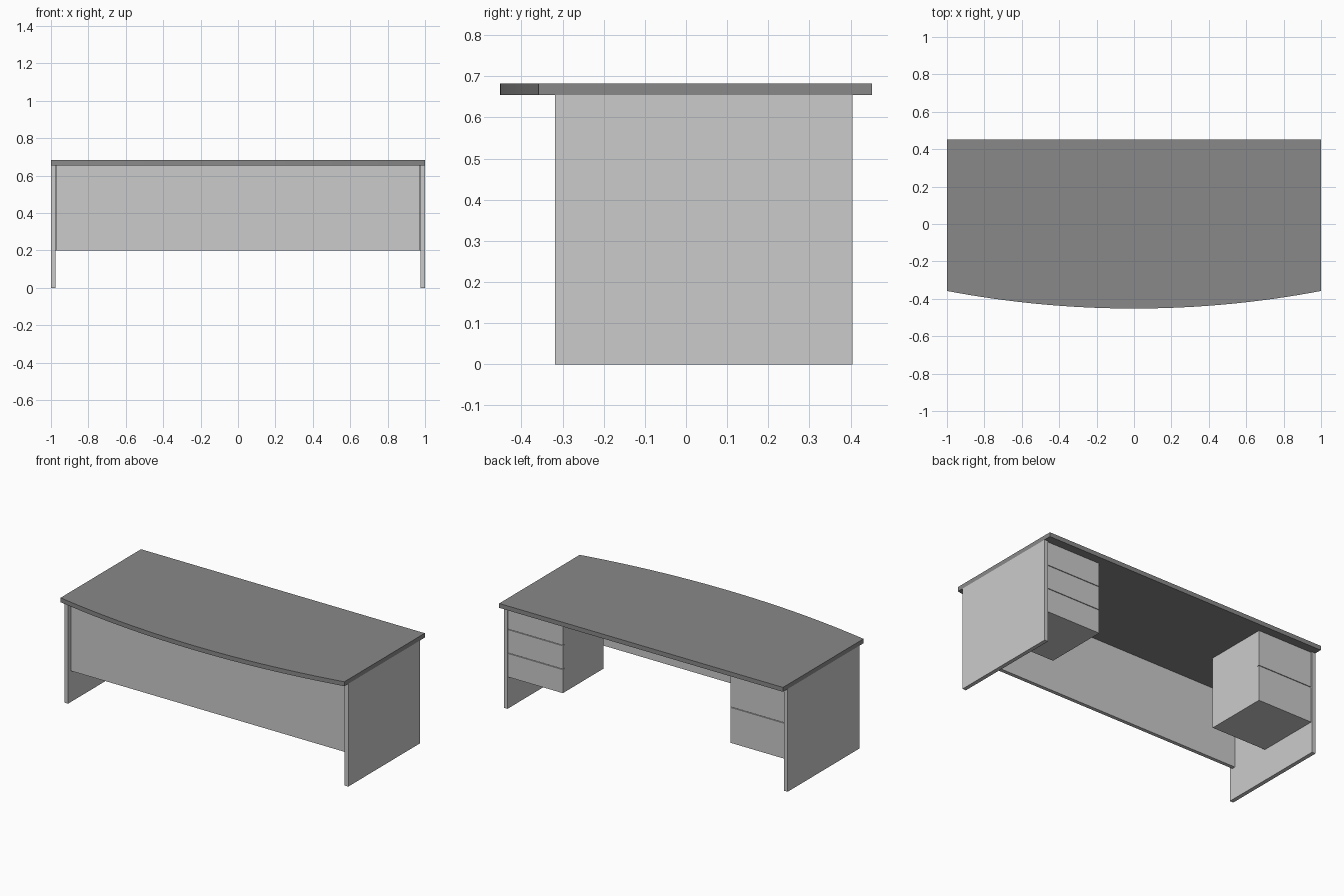
import bpy, bmesh, math

if "Cube" in bpy.data.objects:
    bpy.data.objects.remove(bpy.data.objects["Cube"])

TOP_Z, DESK_H = 0.655, 0.683
BACK, FRONT_END, FRONT_MID = 0.452, -0.358, -0.452
LEG_T = 0.025


def box(name, lo, hi):
    bm = bmesh.new()
    bmesh.ops.create_cube(bm, size=1)
    for v in bm.verts:
        v.co = [(a + b) / 2 + c * (b - a) for a, b, c in zip(lo, hi, v.co)]
    return finish(name, bm)


def prism(name, points, offset):
    bm = bmesh.new()
    face = bm.faces.new([bm.verts.new(p) for p in points])
    res = bmesh.ops.extrude_face_region(bm, geom=[face])
    verts = [g for g in res["geom"] if isinstance(g, bmesh.types.BMVert)]
    bmesh.ops.translate(bm, vec=offset, verts=verts)
    return finish(name, bm)


def finish(name, bm):
    bmesh.ops.recalc_face_normals(bm, faces=bm.faces)
    mesh = bpy.data.meshes.new(name)
    bm.to_mesh(mesh)
    bm.free()
    obj = bpy.data.objects.new(name, mesh)
    bpy.context.collection.objects.link(obj)
    return obj


def grey(obj, value):
    mat = bpy.data.materials.new(obj.name + "_finish")
    mat.diffuse_color = (value, value, value, 1)
    mat.use_nodes = True
    mat.node_tree.nodes["Principled BSDF"].inputs["Base Color"].default_value = mat.diffuse_color
    obj.data.materials.append(mat)


# Desktop with a bowed front edge (circular arc)
sag = FRONT_END - FRONT_MID
radius = (1 + sag * sag) / (2 * sag)
half = math.asin(1 / radius)
N = 32
outline = [(1, BACK, TOP_Z), (-1, BACK, TOP_Z)]
for i in range(N + 1):
    a = half * (2 * i / N - 1)
    outline.append((radius * math.sin(a), FRONT_MID + radius * (1 - math.cos(a)), TOP_Z))
desktop = prism("desktop", outline, (0, 0, DESK_H - TOP_Z))
grey(desktop, 0.25)

# Side panels
for side, x in (("left", -1), ("right", 1 - LEG_T)):
    box(side + "_side_panel", (x, -0.318, 0), (x + LEG_T, 0.405, TOP_Z))

# Front modesty panel, slightly recessed
box("modesty_panel", (-0.972, -0.293, 0.2), (0.972, -0.27, TOP_Z))


# Drawer pedestals: side profile with a groove between drawers, extruded in x
def pedestal(name, x, drawers):
    y0, y1, z0, g = -0.01, 0.397, 0.2, 0.002
    pts = [(x, y0, TOP_Z), (x, y0, z0), (x, y1, z0)]
    for i in range(1, drawers):
        z = z0 + (TOP_Z - z0) * i / drawers
        pts += [(x, y1, z - g), (x, y1 - 0.015, z - g), (x, y1 - 0.015, z + g), (x, y1, z + g)]
    pts.append((x, y1, TOP_Z))
    prism(name, pts, (0.385, 0, 0))


pedestal("three_drawer_pedestal", 0.59, 3)
pedestal("two_drawer_pedestal", -0.975, 2)
